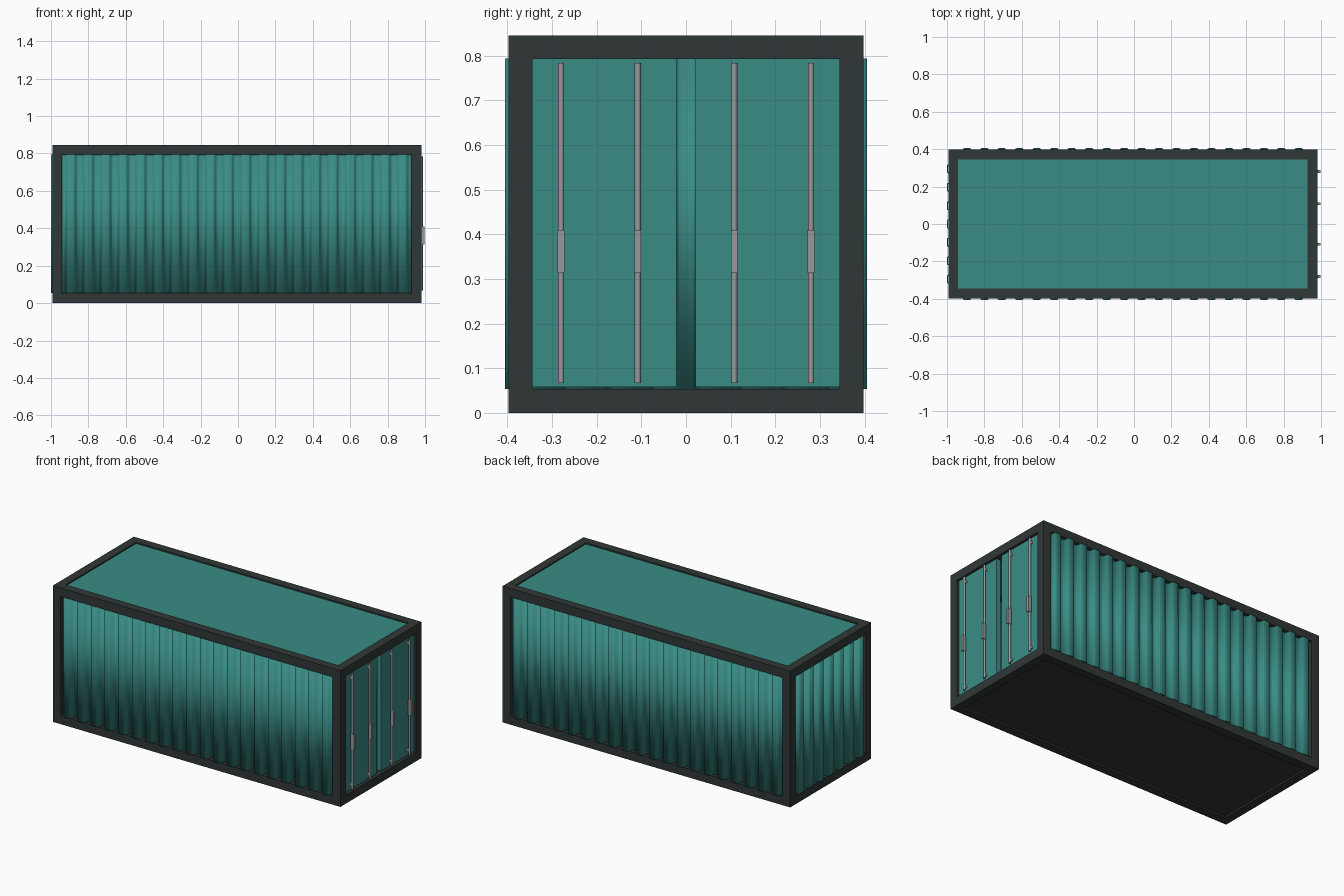
import bpy
import bmesh
from mathutils import Vector

default = bpy.data.objects.get("Cube")
if default:
    bpy.data.objects.remove(default, do_unlink=True)


def material(name, rgb):
    mat = bpy.data.materials.new(name)
    mat.use_nodes = True
    color = (*rgb, 1)
    mat.diffuse_color = color
    bsdf = mat.node_tree.nodes["Principled BSDF"]
    bsdf.inputs["Base Color"].default_value = color
    bsdf.inputs["Roughness"].default_value = 0.7
    return mat


teal = material("teal paint", (0.042, 0.262, 0.235))
charcoal = material("charcoal steel", (0.030, 0.039, 0.037))
grey = material("grey metal", (0.33, 0.31, 0.33))

# Outer limits of the frame and beam thickness
X0, X1, Y, H, T = -0.993, 0.981, 0.397, 0.845, 0.053
MID = (X0 + X1) / 2


def finish(name, bm, mat):
    mesh = bpy.data.meshes.new(name)
    bm.to_mesh(mesh)
    bm.free()
    mesh.materials.append(mat)
    obj = bpy.data.objects.new(name, mesh)
    bpy.context.collection.objects.link(obj)
    return obj


def box(name, low, high, mat):
    bm = bmesh.new()
    bmesh.ops.create_cube(bm, size=1)
    low, high = Vector(low), Vector(high)
    for v in bm.verts:
        v.co = Vector([l + (c + 0.5) * (h - l) for c, l, h in zip(v.co, low, high)])
    return finish(name, bm, mat)


def smooth(obj):
    bpy.ops.object.select_all(action="DESELECT")
    obj.select_set(True)
    bpy.context.view_layer.objects.active = obj
    bpy.ops.object.shade_smooth_by_angle(angle=0.6)


def corrugated(name, start, end, outward, ribs, depth):
    """Vertical ribbed sheet; crests lie on the line from start to end."""
    start, end, outward = Vector(start), Vector(end), Vector(outward)
    # One rib: valley, rounded rise, crest, rounded fall
    rib = [(0, 1), (0.14, 1), (0.19, 0.9), (0.27, 0.1), (0.32, 0),
           (0.68, 0), (0.73, 0.1), (0.81, 0.9), (0.86, 1)]
    profile = [((i + u) / ribs, d) for i in range(ribs) for u, d in rib] + [(1, 1)]
    bm = bmesh.new()
    rows = []
    for z in (T, H - T + 0.002):
        rows.append([bm.verts.new(start.lerp(end, t) - outward * d * depth + Vector((0, 0, z)))
                     for t, d in profile])
    for i in range(len(profile) - 1):
        bm.faces.new((rows[0][i], rows[0][i + 1], rows[1][i + 1], rows[1][i]))
    bm.normal_update()
    if sum((f.normal.dot(outward) for f in bm.faces)) < 0:
        bmesh.ops.reverse_faces(bm, faces=bm.faces[:])
    obj = finish(name, bm, teal)
    smooth(obj)
    solid = obj.modifiers.new("sheet thickness", "SOLIDIFY")
    solid.thickness = 0.006
    solid.offset = -1


# Frame: corner posts, then rails fitted between them
for end, x in (("rear", X0), ("door", X1 - T)):
    for side, y in (("right", -Y), ("left", Y - T)):
        box(f"{end}_{side}_post", (x, y, 0), (x + T, y + T, H), charcoal)
for level, z in (("bottom", 0), ("top", H - T)):
    for side, y in (("right", -Y), ("left", Y - T)):
        box(f"{level}_{side}_rail", (X0 + T, y, z), (X1 - T, y + T, z + T), charcoal)
    for end, x in (("rear", X0), ("door", X1 - T)):
        box(f"{level}_{end}_rail", (x, T - Y, z), (x + T, Y - T, z + T), charcoal)

# Floor and roof, slightly recessed in the frame
box("floor", (X0 + T, T - Y, 0.01), (X1 - T, Y - T, 0.045), charcoal)
box("roof", (X0 + T, T - Y, H - 0.035), (X1 - T, Y - T, H - 0.008), teal)

# Ribbed walls
for side, s in (("right", -1), ("left", 1)):
    corrugated(f"{side}_wall", (X0 + T, s * 0.405, 0), (X1 - T, s * 0.405, 0),
               (0, s, 0), 20, 0.032)
corrugated("rear_wall", (-1, T - Y, 0), (-1, Y - T, 0), (-1, 0, 0), 7, 0.032)

# Two doors with an open slot between, locking bars and handles
for side, s in (("right", -1), ("left", 1)):
    ys = sorted((s * 0.021, s * (Y - T)))
    box(f"{side}_door", (0.94, ys[0], 0.058), (0.966, ys[1], H - T), teal)
    for place, y in (("inner", s * 0.108), ("outer", s * 0.28)):
        bm = bmesh.new()
        bmesh.ops.create_cone(bm, cap_ends=True, segments=12, radius1=0.007,
                              radius2=0.007, depth=0.716)
        bmesh.ops.translate(bm, verts=bm.verts, vec=(0.981, y, 0.425))
        smooth(finish(f"{side}_{place}_locking_bar", bm, grey))
        box(f"{side}_{place}_handle", (0.975, y - 0.0075, 0.313),
            (0.998, y + 0.0075, 0.41), grey)
        # Brackets holding the bar against the door
        for n, z in enumerate((0.085, 0.75)):
            box(f"{side}_{place}_bracket_{n + 1}", (0.964, y - 0.006, z),
                (0.981, y + 0.006, z + 0.015), grey)
